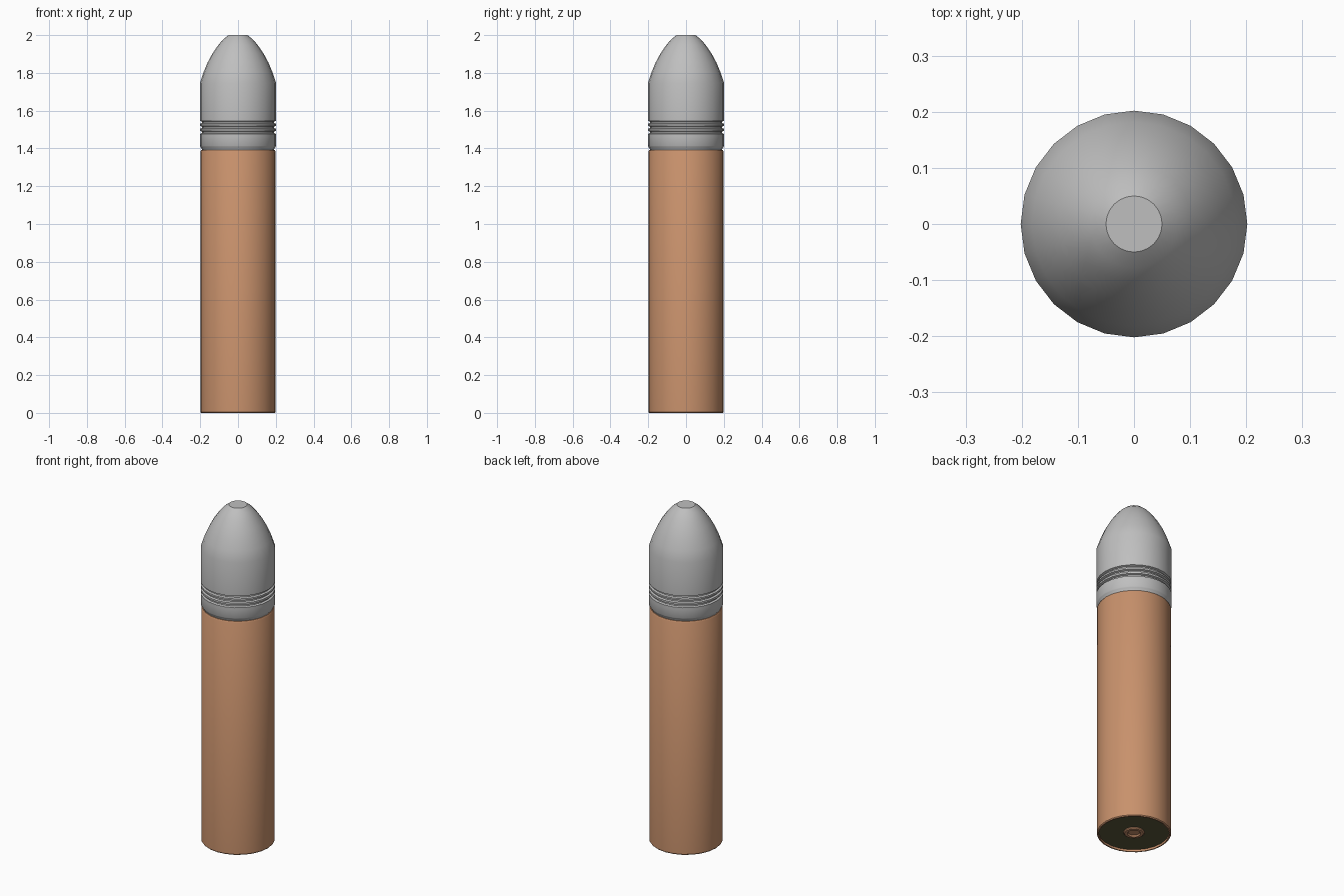
import bpy, bmesh, math

if "Cube" in bpy.data.objects:
    bpy.data.objects.remove(bpy.data.objects["Cube"])

SIDES = 24


def material(name, rgb):
    m = bpy.data.materials.new(name)
    m.diffuse_color = (*rgb, 1.0)
    m.use_nodes = True
    m.node_tree.nodes["Principled BSDF"].inputs["Base Color"].default_value = m.diffuse_color
    return m


grey = material("lead_grey", (0.52, 0.52, 0.52))
copper = material("copper", (0.58, 0.285, 0.15))
olive = material("dark_olive", (0.105, 0.098, 0.045))


def lathe(name, profile, mat, angle=35):
    """Turn (radius, z) points, ordered bottom to top, around the z axis."""
    bm = bmesh.new()
    rings = []
    for r, z in profile:
        if r == 0:
            rings.append([bm.verts.new((0, 0, z))] * SIDES)
        else:
            rings.append([bm.verts.new((r * math.cos(math.tau * i / SIDES),
                                        r * math.sin(math.tau * i / SIDES), z))
                          for i in range(SIDES)])
    for a, b in zip(rings, rings[1:]):
        for i in range(SIDES):
            j = (i + 1) % SIDES
            corners = list(dict.fromkeys((a[i], a[j], b[j], b[i])))
            bm.faces.new(corners)
    mesh = bpy.data.meshes.new(name)
    bm.to_mesh(mesh)
    bm.free()
    mesh.materials.append(mat)
    obj = bpy.data.objects.new(name, mesh)
    bpy.context.collection.objects.link(obj)
    bpy.ops.object.select_all(action='DESELECT')
    obj.select_set(True)
    bpy.context.view_layer.objects.active = obj
    bpy.ops.object.shade_smooth_by_angle(angle=math.radians(angle))
    return obj


# Tapered grey head: lower band, three grooves, straight body and rounded nose
R = 0.202
head = [(0, 1.375), (0.188, 1.375), (0.190, 1.395), (0.199, 1.408), (R, 1.414), (R, 1.464)]
for z in (1.485, 1.512, 1.538):
    head += [(R, z - 0.008), (0.191, z - 0.004), (0.191, z + 0.004), (R, z + 0.008)]
head += [(R, 1.745), (0.182, 1.805), (0.160, 1.857), (0.134, 1.905),
         (0.104, 1.948), (0.078, 1.978), (0.050, 2.0), (0, 2.0)]
lathe("head", head, grey)

# Copper tube with a chamfered mouth and a shallow recess underneath
lathe("case", [(0.188, 0.015), (0.188, 0.0), (0.195, 0.0), (0.199, 0.005),
               (0.199, 1.384), (0.194, 1.392), (0.188, 1.392), (0.188, 1.37)], copper)

# Dark base plate set into the recess
lathe("base_plate", [(0, 0.012), (0.189, 0.012), (0.189, 0.03), (0, 0.03)], olive)

# Small dished copper button in the middle of the base
lathe("base_button", [(0, 0.011), (0.030, 0.011), (0.036, 0.003), (0.050, 0.003),
                      (0.056, 0.008), (0.056, 0.02), (0, 0.02)], copper)
